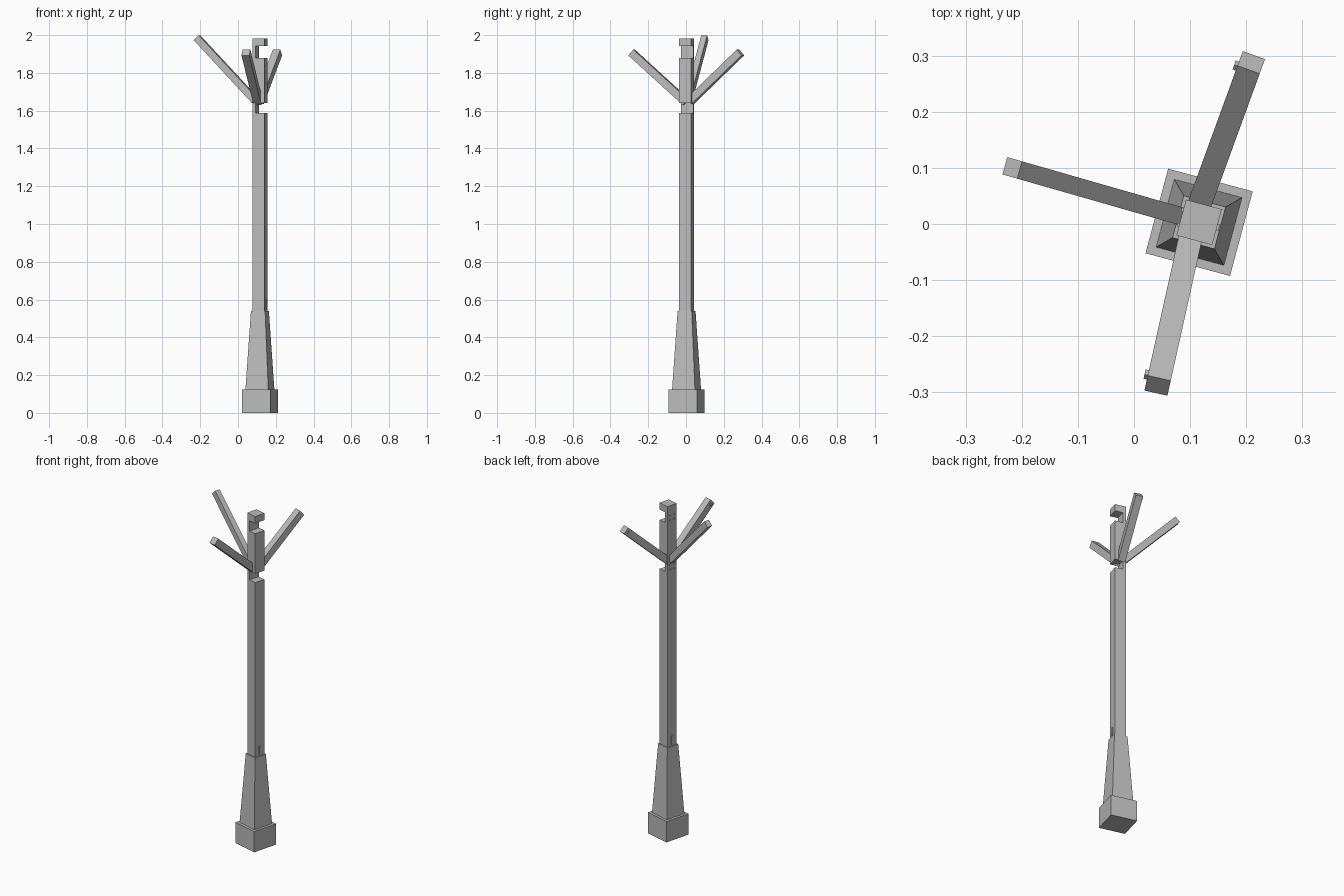
import bpy, bmesh
from math import radians
from mathutils import Matrix, Vector

if "Cube" in bpy.data.objects:
    bpy.data.objects.remove(bpy.data.objects["Cube"])

grey = bpy.data.materials.new("weathered_grey")
grey.use_nodes = True
COLOUR = (0.5, 0.5, 0.5, 1)
grey.diffuse_color = COLOUR
grey.node_tree.nodes["Principled BSDF"].inputs["Base Color"].default_value = COLOUR

# The post stands off centre and is turned about its own axis
POST = Matrix.Translation((0.116, 0.003, 0)) @ Matrix.Rotation(radians(-15), 4, "Z")
HALF = 0.033


def finish(name, bm, matrix):
    bmesh.ops.recalc_face_normals(bm, faces=bm.faces)
    mesh = bpy.data.meshes.new(name)
    bm.to_mesh(mesh)
    bm.free()
    mesh.materials.append(grey)
    obj = bpy.data.objects.new(name, mesh)
    obj.matrix_world = matrix
    bpy.context.collection.objects.link(obj)
    return obj


def box(name, size, centre, matrix=POST, top_scale=1.0):
    bm = bmesh.new()
    bmesh.ops.create_cube(bm, size=1)
    for v in bm.verts:
        k = top_scale if v.co.z > 0 else 1
        v.co = Vector(centre) + Vector((v.co.x * size[0] * k, v.co.y * size[1] * k, v.co.z * size[2]))
    return finish(name, bm, matrix)


# Plinth and tapered foot
box("plinth", (0.156, 0.156, 0.125), (0, 0, 0.0625))
box("tapered_foot", (0.125, 0.125, 0.415), (0, 0, 0.3325), top_scale=0.62)

# Post with two notches open towards +x, extruded from its side profile
NECK = -0.014
profile = [(-HALF, 0.54), (HALF, 0.54), (HALF, 1.587), (NECK, 1.587), (NECK, 1.64),
           (HALF, 1.64), (HALF, 1.88), (NECK, 1.88), (NECK, 1.942), (HALF, 1.942),
           (HALF, 1.983), (-HALF, 1.983)]
bm = bmesh.new()
face = bm.faces.new([bm.verts.new((x, -HALF, z)) for x, z in profile])
sweep = bmesh.ops.extrude_face_region(bm, geom=[face])
moved = [v for v in sweep["geom"] if isinstance(v, bmesh.types.BMVert)]
bmesh.ops.translate(bm, verts=moved, vec=(0, 2 * HALF, 0))
finish("notched_post", bm, POST)


# Slanted arms: square bars from the neck to the tip
def arm(name, start, tip, width, thick):
    start, tip = Vector(start), Vector(tip)
    along = tip - start
    z = along.normalized()
    side = Vector((0, 0, 1)).cross(z).normalized()
    up = z.cross(side)
    frame = Matrix((side, up, z)).transposed().to_4x4()
    frame.translation = start
    box(name, (width, thick, along.length), (0, 0, along.length / 2), frame)
    return frame, along.length


arm("long_arm", (0.09, 0.012, 1.655), (-0.217, 0.1, 1.986), 0.032, 0.038)
front = arm("front_arm", (0.106, 0.0, 1.645), (0.042, -0.288, 1.908), 0.042, 0.041)
back = arm("back_arm", (0.112, 0.022, 1.65), (0.209, 0.288, 1.908), 0.042, 0.041)

# Little pegs on the -x side of the two shorter arms
for name, (frame, length), sign in (("front_peg", front, -1), ("back_peg", back, 1)):
    box(name, (0.008, 0.012, 0.012), (sign * 0.023, 0, length - 0.02), frame)

# Latches low on the post and bolts beside both notches
for side, name in ((1, "left_latch"), (-1, "right_latch")):
    box(name, (0.005, 0.012, 0.05), (side * (HALF + 0.0015), 0, 0.575))
for level, z in (("upper", 1.91), ("lower", 1.615)):
    for y in (-0.014, 0.014):
        for dz in (-0.014, 0.014):
            box(level + "_bolt", (0.005, 0.007, 0.007), (-HALF - 0.001, y, z + dz))
